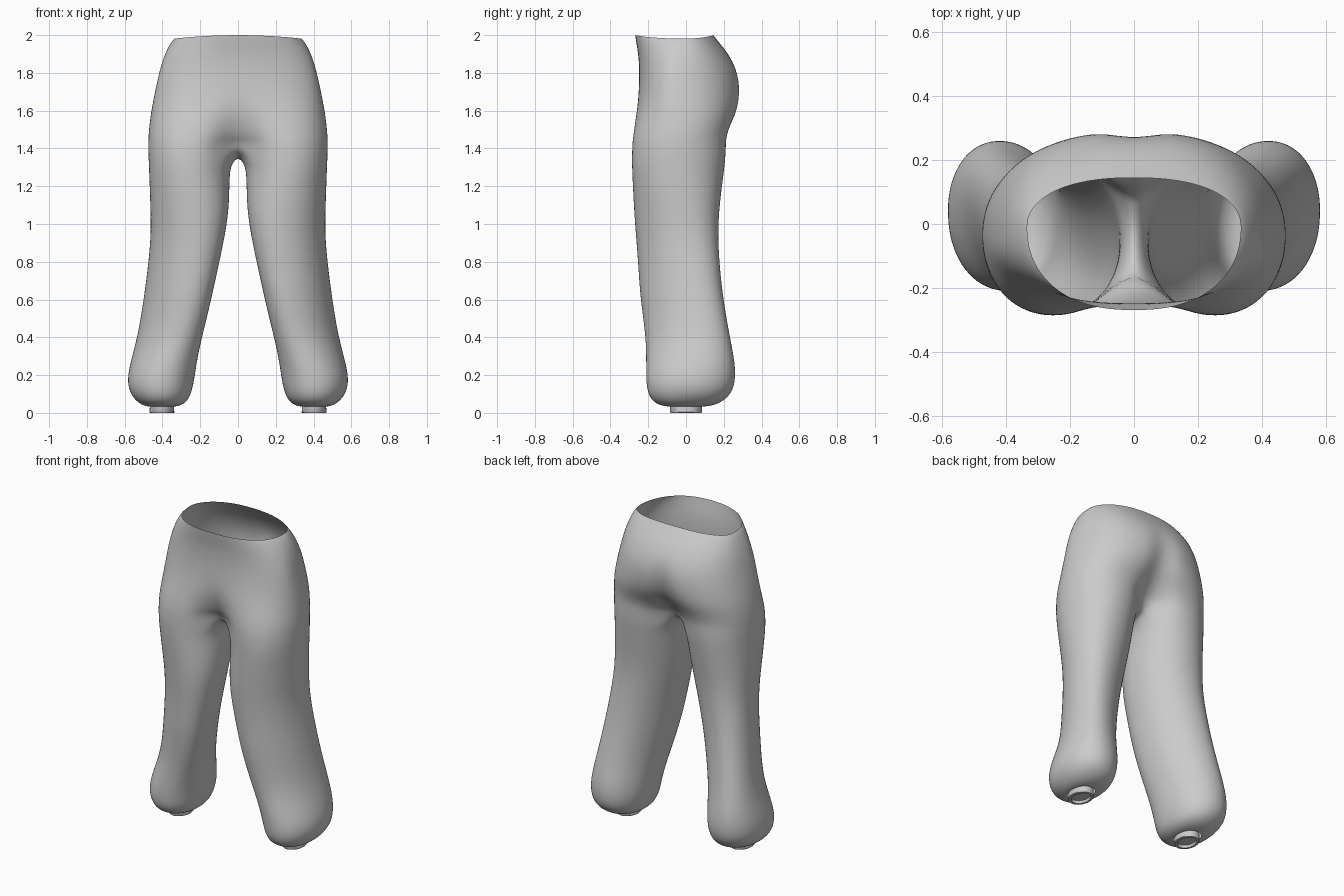
import bpy, bmesh, math

if "Cube" in bpy.data.objects:
    bpy.data.objects.remove(bpy.data.objects["Cube"])

cloth = bpy.data.materials.new("grey cloth")
cloth.use_nodes = True
GREY = (0.6, 0.6, 0.6, 1)
cloth.diffuse_color = GREY
cloth.node_tree.nodes["Principled BSDF"].inputs["Base Color"].default_value = GREY

OUT, INN = 20, 8            # segments on the outer and the crotch side of a leg


def spow(v, p):
    return math.copysign(abs(v) ** p, v)


def leg_ring(z, x_in, x_out, front, back, skew=0, drop=0, p=0.95):
    """Closed leg section from the inner front corner; skew leans it outer-back."""
    half = math.radians(138)
    lean = math.radians(skew)
    angles = [half * (2 * i / OUT - 1) for i in range(OUT + 1)]
    angles += [half + (2 * math.pi - 2 * half) * i / INN for i in range(1, INN)]
    cx, rx = (x_in + x_out) / 2, (x_out - x_in) / 2
    cy, ry = (front + back) / 2, (back - front) / 2
    return [(cx + rx * spow(math.cos(a), p), cy + ry * spow(math.sin(a + lean), p),
             z - drop * (1 - math.cos(a)) / 2) for a in angles]


def hip_ring(z, x_max, front, side, back, blend, dip_f, dip_b, width):
    """Half a hip section, widest at y = side, blending into a thigh."""
    thigh = leg_ring(z, .015, x_max, front, back)
    pts = []
    for i in range(OUT + 1):
        t = math.pi * (i / OUT - 0.5)
        x = x_max * math.cos(t) ** 0.85 if 0 < i < OUT else 0
        reach = back - side if t > 0 else side - front
        y = side + spow(math.sin(t), 0.92) * reach
        x += (thigh[i][0] - x) * blend
        y += (thigh[i][1] - y) * blend
        if i in (0, OUT):
            x = 0
        fade = math.exp(-(x / width) ** 2)
        y += dip_f * fade if t < 0 else -dip_b * fade
        pts.append((x, y, z))
    return pts


def loft(bm, rings, closed):
    for a, b in zip(rings, rings[1:]):
        n = len(b) if closed else OUT + 1
        for i in range(n if closed else n - 1):
            j = (i + 1) % n
            bm.faces.new((a[i], b[i], b[j], a[j]))


def finish(name, bm, levels):
    bmesh.ops.recalc_face_normals(bm, faces=bm.faces)
    mesh = bpy.data.meshes.new(name)
    bm.to_mesh(mesh)
    bm.free()
    obj = bpy.data.objects.new(name, mesh)
    bpy.context.collection.objects.link(obj)
    mesh.materials.append(cloth)
    for poly in mesh.polygons:
        poly.use_smooth = True
    mirror = obj.modifiers.new("mirror", 'MIRROR')
    mirror.use_clip = True
    if levels:
        sub = obj.modifiers.new("smooth", 'SUBSURF')
        sub.levels = sub.render_levels = levels
    return obj


# Hips: height, half width, front, widest y, back, thigh blend, dips, dip width
hips = [hip_ring(*r) for r in (
    (1.99, .335, -.27, -.01, .145, 0, 0, 0, .1),
    (1.965, .354, -.265, -.018, .172, 0, 0, 0, .1),
    (1.9, .389, -.253, -.035, .226, 0, 0, 0, .1),
    (1.82, .414, -.248, -.05, .272, 0, 0, .006, .06),
    (1.74, .432, -.252, -.055, .293, .04, 0, .02, .05),
    (1.66, .449, -.262, -.05, .294, .12, 0, .03, .05),
    (1.58, .463, -.277, -.045, .28, .3, .01, .04, .06),
    (1.51, .472, -.286, -.04, .242, .6, .025, .04, .07),
    (1.46, .476, -.288, -.04, .222, .8, .045, .055, .07),
    (1.42, .476, -.288, -.04, .215, .95, .08, .075, .08))]

# Waist edge sags a little at the sides
hips[0] = [(x, y, 2.0 - .018 * min(1, (x / .33) ** 2)) for x, y, z in hips[0]]

# Crotch saddle closes the last hip section along the centre line
y0, y1 = hips[-1][0][1], hips[-1][-1][1]
for i in range(1, INN):
    f = i / INN
    hips[-1].append((0, y1 + (y0 - y1) * f, 1.42 - .065 * math.sin(math.pi * f)))

# Legs: height, inner x, outer x, front, back, skew, inner drop
legs = [leg_ring(*r) for r in (
    (1.37, .032, .476, -.288, .21, 0, .05),
    (1.3, .043, .473, -.287, .203, 1, .03),
    (1.2, .045, .469, -.283, .192, 4, .01),
    (1.08, .048, .465, -.277, .178, 9),
    (.95, .066, .462, -.268, .171, 14),
    (.8, .098, .475, -.255, .178, 18),
    (.65, .13, .494, -.247, .193, 20),
    (.5, .165, .516, -.228, .216, 20),
    (.38, .195, .54, -.214, .239, 17),
    (.27, .218, .57, -.213, .261, 9),
    (.18, .23, .588, -.213, .264, 3),
    (.11, .245, .576, -.206, .247, 2),
    (.062, .268, .54, -.18, .2),
    (.038, .305, .5, -.135, .14),
    (.034, .335, .472, -.09, .095))]

bm = bmesh.new()
rings = [[bm.verts.new(p) for p in ring] for ring in hips + legs]
loft(bm, rings[:len(hips)], False)
loft(bm, rings[len(hips) - 1:], True)
finish("trousers", bm, 2)

# Ankle cuffs: short tubes with a recessed end
bm = bmesh.new()
cuff = [(.05, .062, .084), (.004, .066, .085), (0, .063, .082),
        (0, .05, .066), (.016, .047, .062)]
rings = [[bm.verts.new(p) for p in
          leg_ring(z, .403 - rx, .403 + rx, -ry, ry, p=1)] for z, rx, ry in cuff]
loft(bm, rings, True)
bm.faces.new(rings[-1])
obj = finish("ankle_cuffs", bm, 0)
bpy.context.view_layer.objects.active = obj
obj.select_set(True)
bpy.ops.object.shade_smooth_by_angle(angle=math.radians(40))
